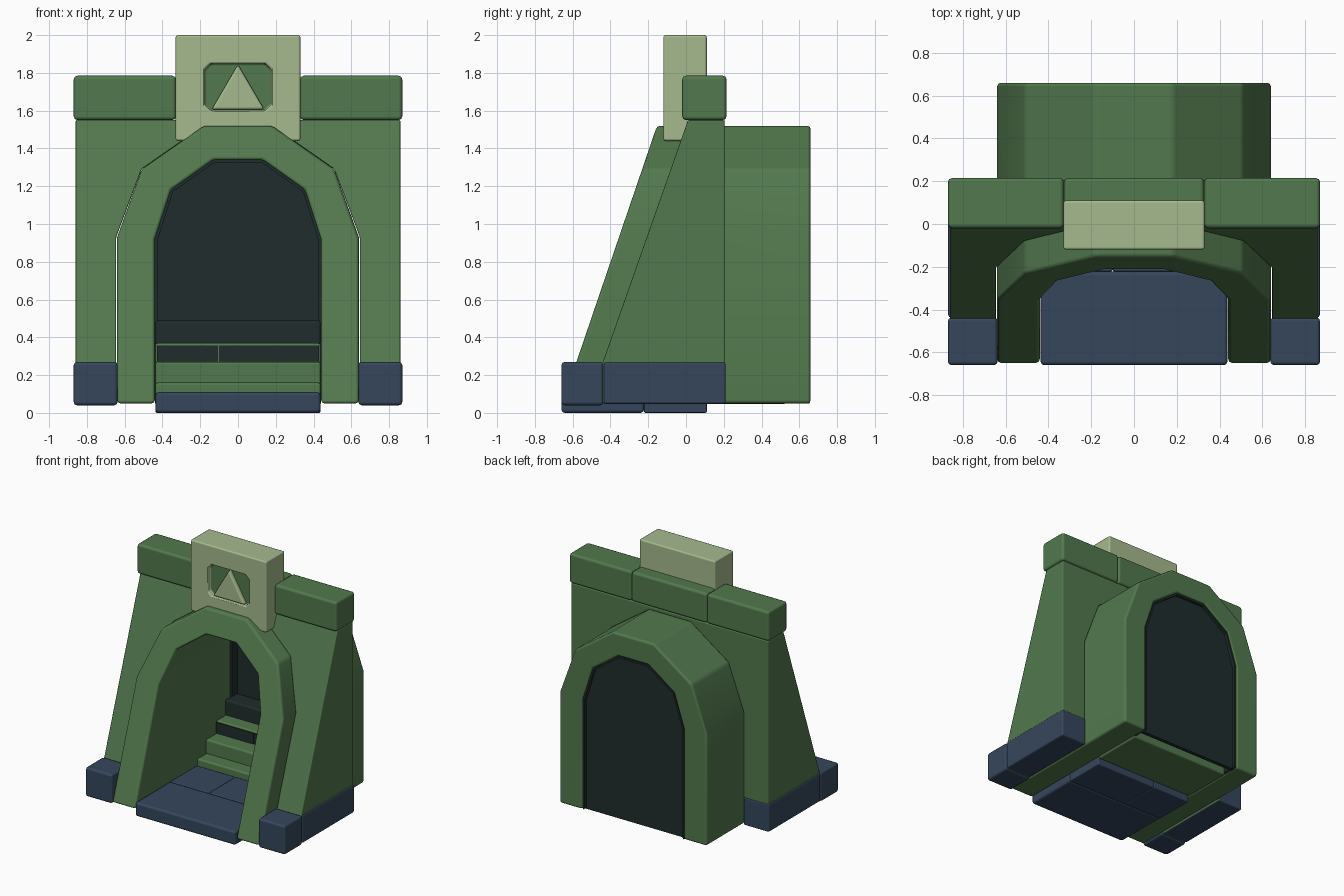
import bpy, bmesh

if "Cube" in bpy.data.objects:
    bpy.data.objects.remove(bpy.data.objects["Cube"])


def mat(name, r, g, b):
    m = bpy.data.materials.new(name)
    m.diffuse_color = (r, g, b, 1)
    m.use_nodes = True
    m.node_tree.nodes["Principled BSDF"].inputs["Base Color"].default_value = m.diffuse_color
    return m


GREEN = mat("moss_green", 0.085, 0.19, 0.075)
PALE = mat("pale_stone", 0.38, 0.49, 0.27)
BLUE = mat("slate_blue", 0.036, 0.062, 0.108)
DARK = mat("shadow_dark", 0.014, 0.025, 0.025)


def finish(name, bm, mats, bevel=0.014):
    bmesh.ops.recalc_face_normals(bm, faces=bm.faces)
    me = bpy.data.meshes.new(name)
    bm.to_mesh(me)
    bm.free()
    for m in mats:
        me.materials.append(m)
    ob = bpy.data.objects.new(name, me)
    bpy.context.collection.objects.link(ob)
    if bevel:
        b = ob.modifiers.new("bevel", 'BEVEL')
        b.width, b.segments, b.limit_method = bevel, 2, 'ANGLE'
        b.angle_limit = 0.35
        b.harden_normals = True
    bpy.ops.object.select_all(action='DESELECT')
    ob.select_set(True)
    bpy.context.view_layer.objects.active = ob
    bpy.ops.object.shade_smooth_by_angle(angle=0.6)
    return ob


def prism(name, pts, front, back, mats, bevel=0.014):
    """Extrude an x,z outline along y; front is a function of z."""
    bm = bmesh.new()
    f = [bm.verts.new((x, front(z), z)) for x, z in pts]
    b = [bm.verts.new((x, back, z)) for x, z in pts]
    bm.faces.new(f)
    bm.faces.new(b[::-1])
    n = len(pts)
    for i in range(n):
        j = (i + 1) % n
        bm.faces.new((f[i], b[i], b[j], f[j]))
    return finish(name, bm, mats, bevel)


def box(name, x0, x1, y0, y1, z0, z1, mats, bevel=0.014):
    return prism(name, [(x0, z0), (x1, z0), (x1, z1), (x0, z1)],
                 lambda z: y0, y1, mats, bevel)


def arch(half):
    """Full arch outline, from right foot over the top to left foot."""
    return half + [(-x, z) for x, z in reversed(half)]


outer = arch([(0.64, 0.05), (0.64, 0.93), (0.51, 1.29), (0.18, 1.52)])
inner = arch([(0.44, 0.05), (0.44, 0.92), (0.355, 1.18), (0.13, 1.34)])
lining = arch([(0.425, 0.06), (0.425, 0.915), (0.345, 1.17), (0.125, 1.325)])
gap = arch([(0.645, 0.05), (0.645, 0.93), (0.51, 1.29), (0.18, 1.52)])

# Battered wall around the arch
prism("wall", [(-0.86, 0.05), (-0.86, 1.55), (0.86, 1.55), (0.86, 0.05)] + gap,
      lambda z: -0.44 + 0.352 * (z - 0.27), 0.205, [GREEN], 0.008)

# Tunnel arch with slanted front
prism("arch_tunnel", outer + inner[::-1],
      lambda z: -0.58 + 0.341 * (z - 0.27), 0.66, [GREEN], 0.018)

# Dark lining and end panel of the tunnel
prism("tunnel_lining", inner + lining[::-1], lambda z: 0.53, 0.655, [DARK], 0)
prism("tunnel_end", inner, lambda z: 0.6, 0.63, [DARK], 0)

# Coping blocks along the wall top
for i, (a, b) in enumerate([(-0.87, -0.328), (-0.328, 0.328), (0.328, 0.87)]):
    box(f"coping_block_{i}", a, b, -0.02, 0.215, 1.55, 1.785, [GREEN], 0.02)

# Plinth blocks on both sides
for s, side in ((-1, "left"), (1, "right")):
    a, b = sorted((s * 0.637, s * 0.87))
    box(f"plinth_front_{side}", a, b, -0.66, -0.437, 0.04, 0.27, [BLUE], 0.018)
    a, b = sorted((s * 0.645, s * 0.868))
    box(f"plinth_side_{side}", a, b, -0.437, 0.21, 0.048, 0.268, [BLUE], 0.012)

# Floor slabs
box("floor_front", -0.437, 0.437, -0.66, -0.222, 0, 0.11, [BLUE], 0.018)
box("floor_left", -0.437, -0.1, -0.222, 0.11, 0, 0.107, [BLUE], 0.008)
box("floor_right", -0.1, 0.437, -0.222, 0.11, 0, 0.107, [BLUE], 0.008)

# Steps rising to the back
box("step_1", -0.438, 0.438, 0.11, 0.53, 0.046, 0.16, [GREEN])
box("step_2", -0.438, 0.438, 0.22, 0.56, 0.15, 0.27, [GREEN])
box("step_3", -0.438, 0.438, 0.35, 0.59, 0.26, 0.37, [GREEN])
for i, (a, b) in enumerate([(-0.43, -0.105), (-0.1, 0.43)]):
    box(f"step_3_riser_{i}", a, b, 0.343, 0.352, 0.272, 0.358, [DARK], 0)
box("step_4", -0.438, 0.438, 0.46, 0.605, 0.36, 0.49, [DARK])

# Keystone with a sunken, chamfered panel
bm = bmesh.new()
bmesh.ops.create_cube(bm, size=1)
for v in bm.verts:
    v.co = (v.co.x * 0.66, -0.005 + v.co.y * 0.23, 1.72 + v.co.z * 0.56)
face = min(bm.faces, key=lambda f: f.calc_center_median().y)
bmesh.ops.inset_individual(bm, faces=[face], thickness=0.1)
for v in face.verts:
    v.co.x = 0.178 if v.co.x > 0 else -0.178
    v.co.z = 1.85 if v.co.z > 1.72 else 1.6
panel = bmesh.ops.extrude_discrete_faces(bm, faces=[face])["faces"][0]
for v in panel.verts:
    v.co.y += 0.035
depth_edges = [e for e in bm.edges
               if 0.03 < abs(e.verts[0].co.y - e.verts[1].co.y) < 0.04]
bmesh.ops.bevel(bm, geom=depth_edges, offset=0.035, segments=1,
                affect='EDGES', profile=0.5)
for f in bm.faces:
    c = f.calc_center_median()
    if abs(c.y + 0.085) < 0.003 and abs(f.normal.y) > 0.9:
        f.material_index = 1
finish("keystone", bm, [PALE, GREEN], 0.012)

# Raised triangle in the keystone panel
prism("keystone_triangle", [(-0.14, 1.605), (0.14, 1.605), (0, 1.845)],
      lambda z: -0.117, -0.075, [PALE], 0.015)
